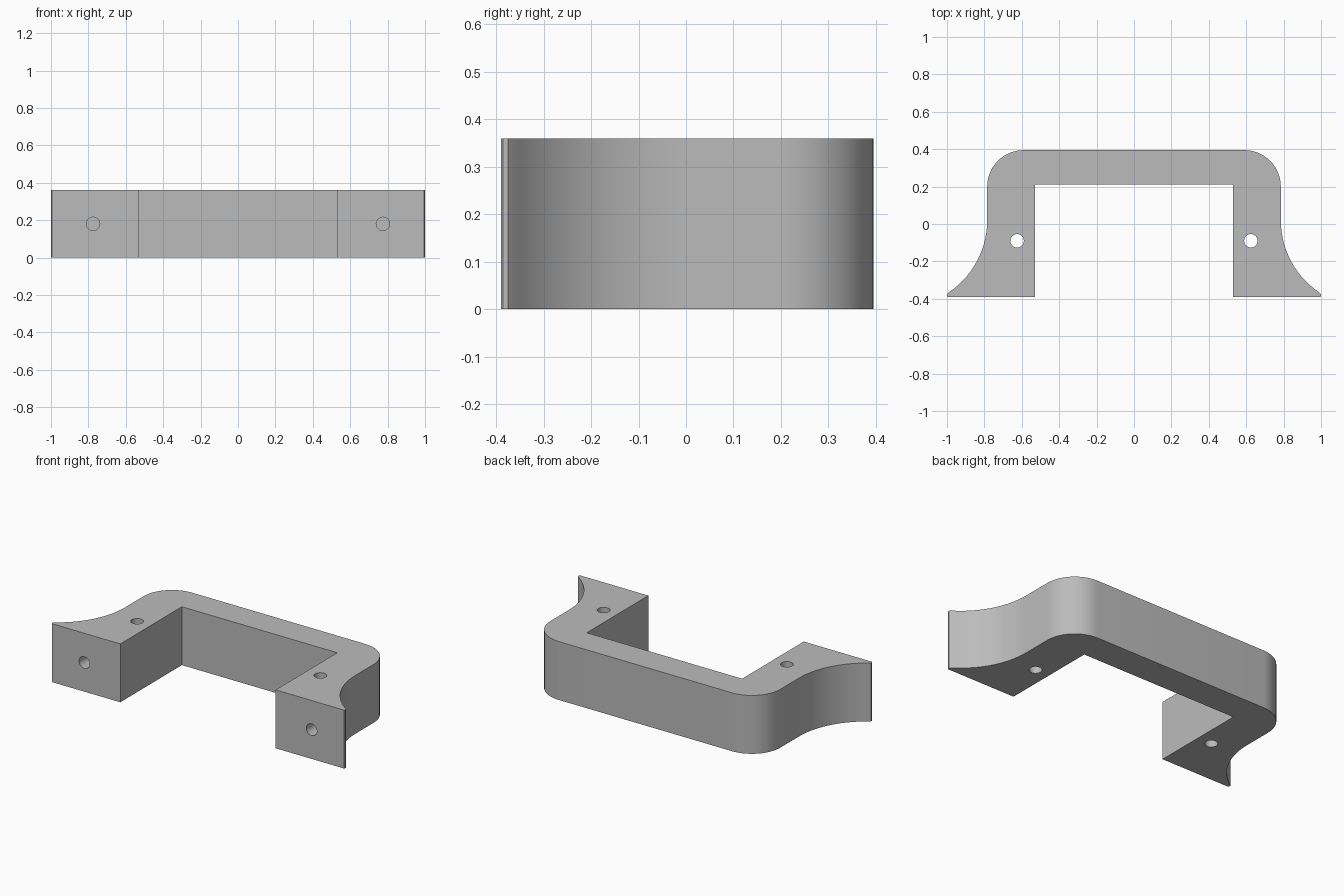
import bpy, bmesh, math

if "Cube" in bpy.data.objects:
    bpy.data.objects.remove(bpy.data.objects["Cube"])

HEIGHT = 0.36

grey = bpy.data.materials.new("plain_grey")
grey.use_nodes = True
colour = (0.5, 0.5, 0.5, 1)
grey.diffuse_color = colour
grey.node_tree.nodes["Principled BSDF"].inputs["Base Color"].default_value = colour


def arc(cx, cy, radius, start, end, steps):
    angles = [math.radians(start + (end - start) * i / steps) for i in range(steps + 1)]
    return [(cx + radius * math.cos(a), cy + radius * math.sin(a)) for a in angles]


# Half outline: inner leg, flared foot, concave flank, rounded shoulder
half = [(0.53, 0.21), (0.53, -0.39), (0.995, -0.39), (1.0, -0.385), (1.0, -0.375)]
half += arc(1.25, 0.02, 0.465, 236, 180, 14)
half += arc(0.59, 0.2, 0.195, 0, 90, 14)
outline = half + [(-x, y) for x, y in reversed(half)]

# Handle body extruded upward
bm = bmesh.new()
base = bm.faces.new([bm.verts.new((x, y, 0)) for x, y in outline])
top = bmesh.ops.extrude_face_region(bm, geom=[base])["geom"]
bmesh.ops.translate(bm, vec=(0, 0, HEIGHT),
                    verts=[v for v in top if isinstance(v, bmesh.types.BMVert)])
bmesh.ops.recalc_face_normals(bm, faces=bm.faces)
mesh = bpy.data.meshes.new("handle")
bm.to_mesh(mesh)
bm.free()
handle = bpy.data.objects.new("handle", mesh)
bpy.context.collection.objects.link(handle)
mesh.materials.append(grey)


def drill(name, location, depth, rotation=(0, 0, 0)):
    bpy.ops.mesh.primitive_cylinder_add(vertices=32, radius=0.036, depth=depth,
                                        location=location, rotation=rotation)
    cutter = bpy.context.object
    cutter.name = name
    cutter.data.materials.append(grey)
    cut = handle.modifiers.new(name, "BOOLEAN")
    cut.operation = "DIFFERENCE"
    cut.solver = "EXACT"
    cut.object = cutter
    return cutter


# Through holes from above and blind holes in the front of each foot
cutters = []
for side, sign in (("left", 1), ("right", -1)):
    cutters.append(drill(side + "_through_hole", (sign * 0.625, -0.09, HEIGHT / 2), 1))
    cutters.append(drill(side + "_front_hole", (sign * 0.775, -0.39, HEIGHT / 2), 0.4,
                         (math.pi / 2, 0, 0)))

# Bake the holes, then drop the cutters
bpy.ops.object.select_all(action="DESELECT")
bpy.context.view_layer.objects.active = handle
handle.select_set(True)
for modifier in list(handle.modifiers):
    bpy.ops.object.modifier_apply(modifier=modifier.name)
for cutter in cutters:
    bpy.data.objects.remove(cutter)
bpy.ops.object.shade_smooth_by_angle(angle=math.radians(30))
